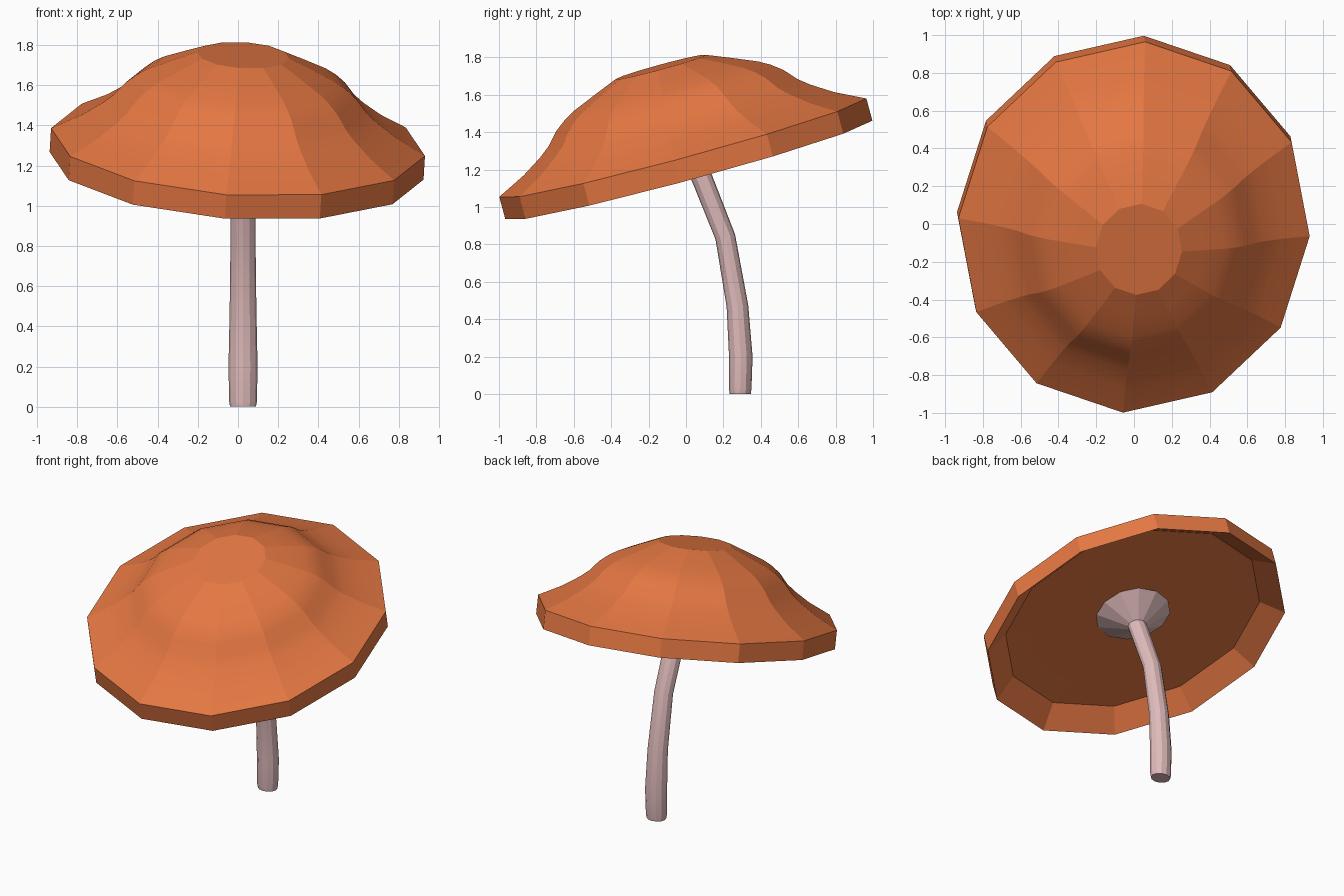
import bpy, bmesh, math
from mathutils import Vector

if "Cube" in bpy.data.objects:
    bpy.data.objects.remove(bpy.data.objects["Cube"])


def material(name, color):
    m = bpy.data.materials.new(name)
    m.diffuse_color = (*color, 1)
    m.use_nodes = True
    m.node_tree.nodes["Principled BSDF"].inputs["Base Color"].default_value = m.diffuse_color
    return m


def loft(name, rings, mat):
    """Skin equal-sized rings of points; facets stay flat around, smooth along."""
    bm = bmesh.new()
    loops = [[bm.verts.new(p) for p in ring] for ring in rings]
    n = len(loops[0])
    for a, b in zip(loops, loops[1:]):
        for i in range(n):
            j = (i + 1) % n
            bm.faces.new((a[i], a[j], b[j], b[i]))
    ends = [bm.faces.new(loops[0][::-1]), bm.faces.new(loops[-1])]
    bmesh.ops.recalc_face_normals(bm, faces=bm.faces)
    for f in bm.faces:
        f.smooth = True
    ring_of = {v: k for k, loop in enumerate(loops) for v in loop}
    for e in bm.edges:
        along = ring_of[e.verts[0]] != ring_of[e.verts[1]]
        e.smooth = not along and e.calc_face_angle(0) < math.radians(30)
    for f in ends:
        for e in f.edges:
            e.smooth = False
    mesh = bpy.data.meshes.new(name)
    bm.to_mesh(mesh)
    bm.free()
    mesh.materials.append(mat)
    ob = bpy.data.objects.new(name, mesh)
    bpy.context.collection.objects.link(ob)
    return ob


def ring(center, normal, rx, ry, sides, offset=0.0):
    n = Vector(normal).normalized()
    u = n.cross(Vector((1, 0, 0))).normalized()
    r = u.cross(n)
    angles = [math.radians(offset) + i * math.tau / sides for i in range(sides)]
    return [Vector(center) + r * rx * math.cos(a) + u * ry * math.sin(a) for a in angles]


# Cap: tilted twelve-sided bell with a bevelled, nearly flat underside
axis = Vector((0.058, -0.262, 0.965)).normalized()
rim = Vector((0.0, -0.017, 1.317))
profile = [(0.25, 0.448), (0.38, 0.396), (0.51, 0.342), (0.57, 0.308), (0.63, 0.262),
           (0.69, 0.195), (0.75, 0.148), (0.86, 0.078), (1.018, 0.0), (1.018, -0.123),
           (0.87, -0.01), (0.55, 0.0), (0.1, 0.0)]
loft("cap", [ring(rim + axis * h, axis, r * 0.917, r, 12, -3.6) for r, h in profile],
     material("cap_orange", (0.78, 0.185, 0.055)))

# Stem: curved twelve-sided oval stalk that flares out beneath the cap
path = [(0.29, 0.0, 0.056), (0.29, 0.025, 0.06), (0.293, 0.2, 0.063), (0.275, 0.47, 0.058),
        (0.21, 0.84, 0.054), (0.083, 1.16, 0.056), (0.064, 1.205, 0.056), (0.02, 1.315, 0.24)]
tilts = [0, 0, 0, 5, 15, 20, 18, 15]
stem = []
for (y, z, r), t in zip(path, tilts):
    a = math.radians(t)
    wide = 1.0 if r > 0.1 else 1.15
    stem.append(ring((0.025, y, z), (0, -math.sin(a), math.cos(a)), r * wide, r, 12))
loft("stem", stem, material("stem_pink", (0.75, 0.50, 0.50)))
